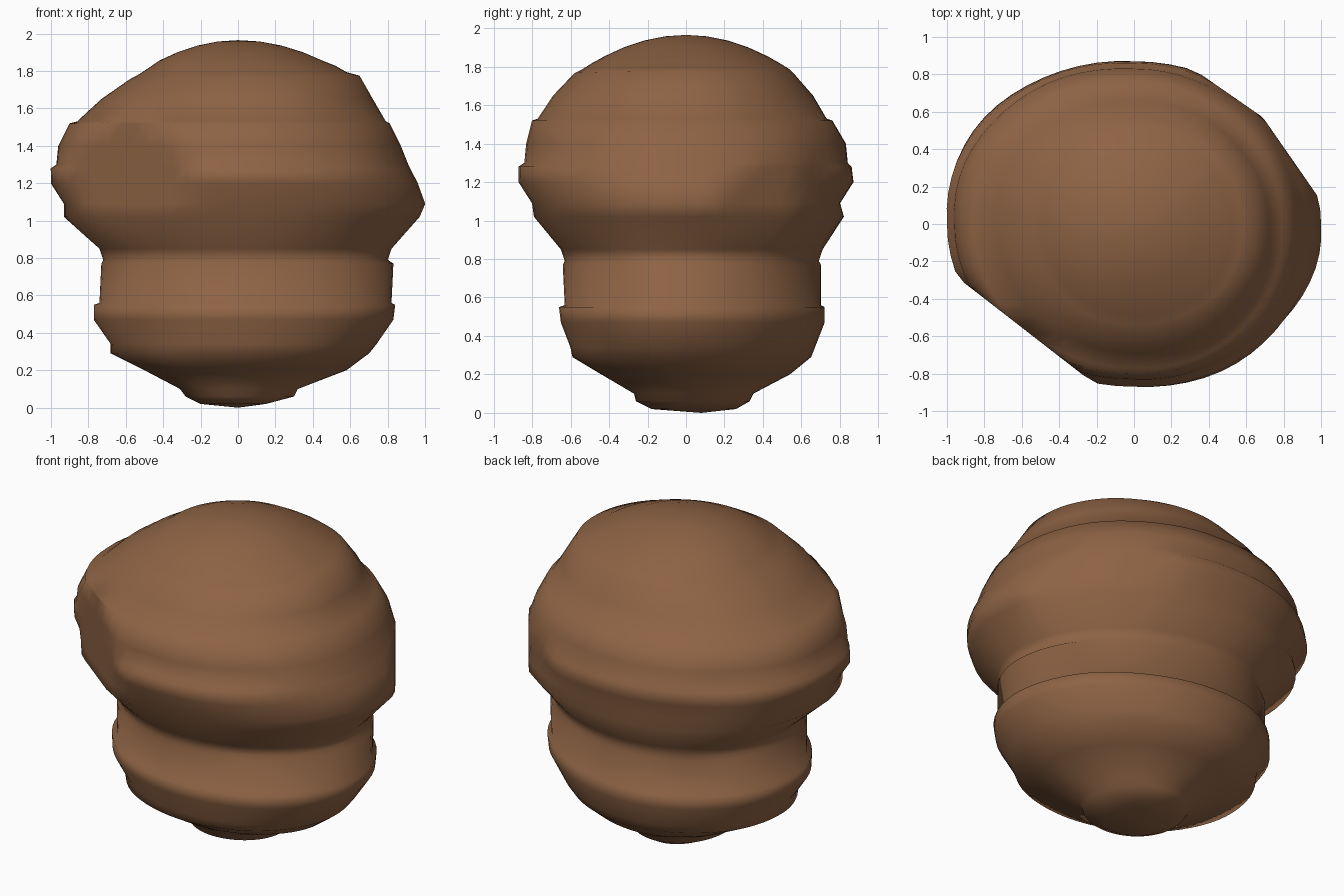
import bpy, bmesh, math, random

if "Cube" in bpy.data.objects:
    bpy.data.objects.remove(bpy.data.objects["Cube"])
random.seed(4)

# ring: z, x min, x max, y min, y max
RINGS = [
    (0.02, -.20, .15, -.18, .26), (0.06, -.28, .30, -.26, .33), (0.10, -.31, .32, -.27, .35),
    (0.20, -.50, .58, -.44, .54), (0.29, -.68, .70, -.59, .65), (0.34, -.68, .74, -.60, .67),
    (0.47, -.77, .83, -.65, .72), (0.55, -.77, .84, -.66, .72), (0.56, -.74, .82, -.63, .70),
    (0.77, -.73, .83, -.64, .70), (0.79, -.72, .80, -.63, .69), (0.85, -.74, .82, -.65, .71),
    (1.02, -.93, .97, -.79, .82), (1.09, -.93, 1.0, -.80, .80), (1.20, -1.0, .96, -.87, .87),
    (1.28, -1.0, .92, -.87, .86), (1.30, -.97, .91, -.84, .84), (1.40, -.96, .87, -.83, .83),
    (1.52, -.90, .81, -.80, .76), (1.53, -.86, .79, -.77, .73), (1.65, -.73, .72, -.69, .66),
    (1.765, -.58, .65, -.58, .56),
]
# domed cap above the last step
for r in (1, .9, .78, .6, .4, .2):
    RINGS.append((1.965 - .18 * r * r, -.54 * r, .58 * r, -.54 * r, .54 * r))
# flattened sides: direction and reach of each
FLATS = [(.82, .57, .89), (.57, .82, .86), (-.613, -.79, .805)]
N = 64

brown = bpy.data.materials.new("clay brown")
brown.diffuse_color = (0.27, 0.125, 0.058, 1)
brown.use_nodes = True
brown.node_tree.nodes["Principled BSDF"].inputs["Base Color"].default_value = brown.diffuse_color

# layered lump body: lopsided rings with flattened sides
bm = bmesh.new()
loops = []
for z, x0, x1, y0, y1 in RINGS:
    size = min(1, min(x1, -x0) / 0.7)
    ph = random.uniform(0, 6.28)
    loop = []
    for k in range(N):
        a = 2 * math.pi * k / N
        c, s = math.cos(a), math.sin(a)
        w = math.sin(2 * a)
        f = 1 - (0.03 if w < 0 or z < 1.0 else 0.0) * size * w
        # faint hand-shaped unevenness that vanishes at the four extremes
        f += 0.006 * size * w * w * math.sin(5 * a + ph)
        x = c * f * (x1 if c > 0 else -x0)
        y = s * f * (y1 if s > 0 else -y0)
        for nx, ny, d in FLATS:
            over = nx * x + ny * y - d
            if over > 0:
                x, y = x - nx * over, y - ny * over
        tilt = 0.012 * c * size if 1.7 < z < 1.82 else 0
        loop.append(bm.verts.new((x, y, z + tilt)))
    loops.append(loop)
for a, b in zip(loops, loops[1:]):
    for k in range(N):
        j = (k + 1) % N
        bm.faces.new((a[k], a[j], b[j], b[k]))
# rounded top and underside
top = bm.verts.new((0, 0, 1.965))
base = bm.verts.new((0, 0.08, 0))
for k in range(N):
    j = (k + 1) % N
    bm.faces.new((loops[-1][k], loops[-1][j], top))
    bm.faces.new((loops[0][j], loops[0][k], base))
bmesh.ops.recalc_face_normals(bm, faces=bm.faces)
for f in bm.faces:
    f.smooth = True
me = bpy.data.meshes.new("lump_body")
bm.to_mesh(me)
bm.free()
me.materials.append(brown)
ob = bpy.data.objects.new("lump_body", me)
bpy.context.collection.objects.link(ob)
